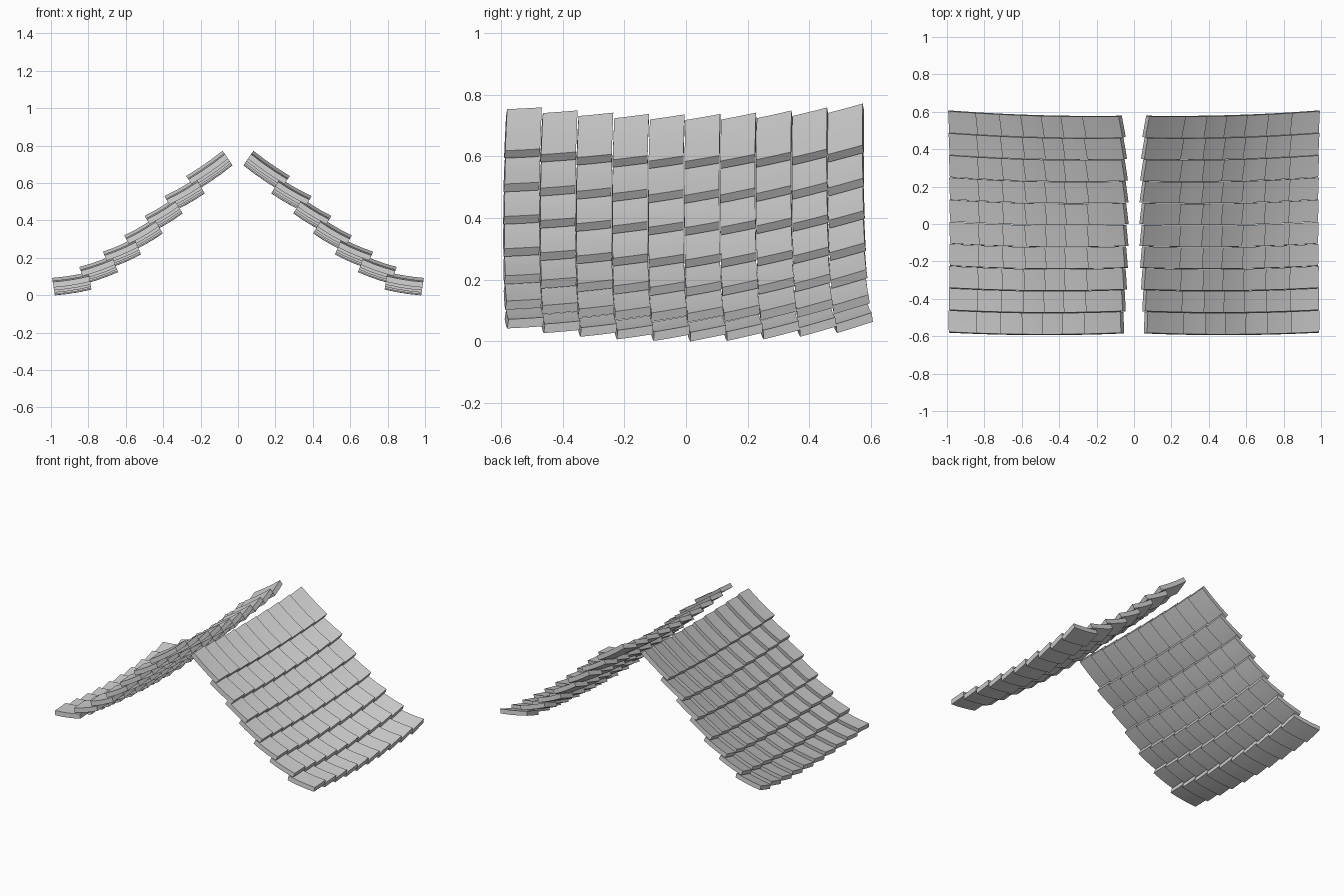
import bpy, bmesh
from mathutils import Vector

if "Cube" in bpy.data.objects:
    bpy.data.objects.remove(bpy.data.objects["Cube"])

COLS, THICK, RAISE, SAG = 10, 0.03, 0.022, 0.043
SEG = 3

# slope profile (x, z): ridge end, then the upper lip of each course of tiles
P = [Vector(p) for p in [(.05, .725), (.245, .59), (.365, .48), (.47, .375),
                         (.58, .27), (.70, .18), (.83, .097), (.985, .036)]]


def normal(a, b):
    d = (b - a).normalized()
    return Vector((-d.y, d.x))


def add_tile(bm, upper, lower, n, col):
    """One curved slab, its back end raised above the neighbouring tile."""
    grids = []
    for h in (0, THICK):
        grid = []
        for i in range(SEG + 1):
            t = i / SEG
            base = upper.lerp(lower, t) - n * 0.016 * t * (1 - t)
            for j in range(SEG + 1):
                f = j / SEG
                v = -1 + 2 * (col + 0.01 + 0.975 * f) / COLS
                lift = h + SAG * v * v + RAISE * (f - 0.35)
                q = base + n * lift
                y = v * (0.583 + 0.013 * q.x) + 0.05 * (q.x - 0.35) ** 2 - 0.007
                y -= 2 * SAG * v * h / 0.59      # sides lean with the bend
                grid.append(bm.verts.new((q.x, y, q.y)))
        grids.append(grid)
    w = SEG + 1
    bot, top = grids
    for i in range(SEG):
        for j in range(SEG):
            k = i * w + j
            ids = (k, k + w, k + w + 1, k + 1)
            bm.faces.new([top[m] for m in ids])
            bm.faces.new([bot[m] for m in reversed(ids)])
    rim = ([j for j in range(SEG)] + [i * w + SEG for i in range(SEG)]
           + [SEG * w + j for j in range(SEG, 0, -1)] + [i * w for i in range(SEG, 0, -1)])
    for a, b in zip(rim, rim[1:] + rim[:1]):
        bm.faces.new((bot[a], bot[b], top[b], top[a]))


# courses of tiles, each tucked under the one above, mirrored to the other slope
for r in range(1, len(P)):
    bm = bmesh.new()
    up, low = P[r - 1], P[r]
    n = normal(up, low)
    if r == 1:
        upper = up - n * THICK
    else:
        upper = up - n * 0.072 - (low - up).normalized() * 0.02
    n = normal(upper, low - n * THICK)
    lower = low - n * THICK
    for c in range(COLS):
        add_tile(bm, upper, lower, n, c)
    bmesh.ops.recalc_face_normals(bm, faces=bm.faces)
    me = bpy.data.meshes.new("roof_tile_row")
    bm.to_mesh(me)
    bm.free()
    ob = bpy.data.objects.new(f"roof_tile_row_{r}", me)
    bpy.context.collection.objects.link(ob)
    bpy.ops.object.select_all(action='DESELECT')
    ob.select_set(True)
    bpy.context.view_layer.objects.active = ob
    bpy.ops.object.shade_smooth_by_angle()
    mir = ob.modifiers.new("other_slope", 'MIRROR')
    mir.use_mirror_merge = False
